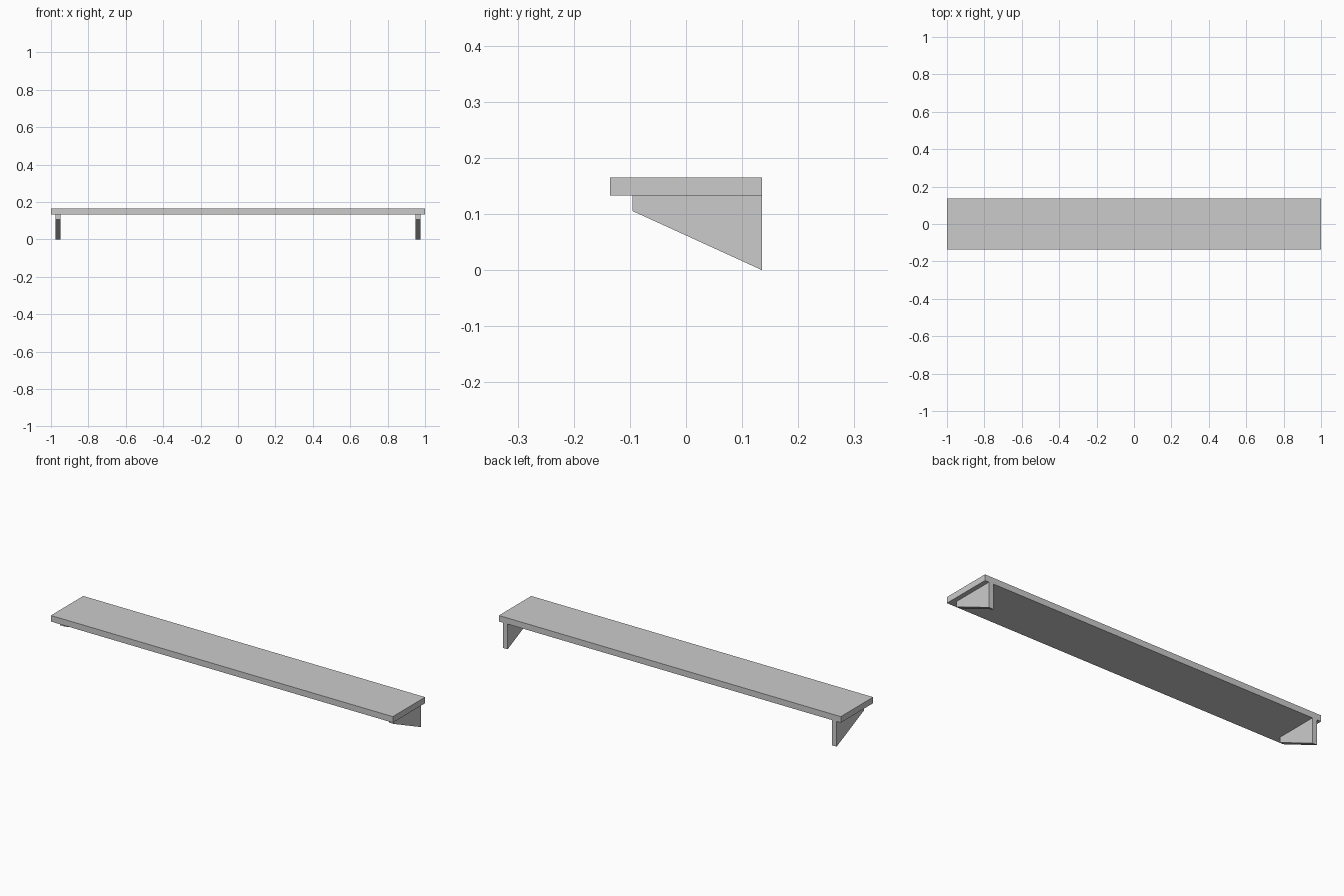
import bpy
import bmesh
from mathutils import Vector

cube = bpy.data.objects.get("Cube")
if cube:
    bpy.data.objects.remove(cube, do_unlink=True)

# Single light grey material
grey = bpy.data.materials.new("light_grey")
grey.use_nodes = True
colour = (0.6, 0.6, 0.6, 1)
grey.diffuse_color = colour
grey.node_tree.nodes["Principled BSDF"].inputs["Base Color"].default_value = colour

BACK = 0.135
BOARD_BOTTOM, BOARD_TOP = 0.133, 0.165


def extrude_profile(name, profile, x0, x1):
    """Extrude a (y, z) outline along x."""
    bm = bmesh.new()
    face = bm.faces.new([bm.verts.new((x0, y, z)) for y, z in profile])
    result = bmesh.ops.extrude_face_region(bm, geom=[face])
    verts = [v for v in result["geom"] if isinstance(v, bmesh.types.BMVert)]
    bmesh.ops.translate(bm, vec=Vector((x1 - x0, 0, 0)), verts=verts)
    bmesh.ops.recalc_face_normals(bm, faces=bm.faces)
    mesh = bpy.data.meshes.new(name)
    bm.to_mesh(mesh)
    bm.free()
    mesh.materials.append(grey)
    obj = bpy.data.objects.new(name, mesh)
    bpy.context.collection.objects.link(obj)
    return obj


# Shelf board
extrude_profile("shelf_board", [(-BACK, BOARD_BOTTOM), (BACK, BOARD_BOTTOM),
                                (BACK, BOARD_TOP), (-BACK, BOARD_TOP)], -1, 1)

# Tapered brackets, flush with the back edge
bracket = [(-0.095, BOARD_BOTTOM), (-0.095, 0.105), (BACK, 0), (BACK, BOARD_BOTTOM)]
for side, sign in (("left", 1), ("right", -1)):
    extrude_profile(side + "_bracket", bracket, sign * 0.949, sign * 0.976)
